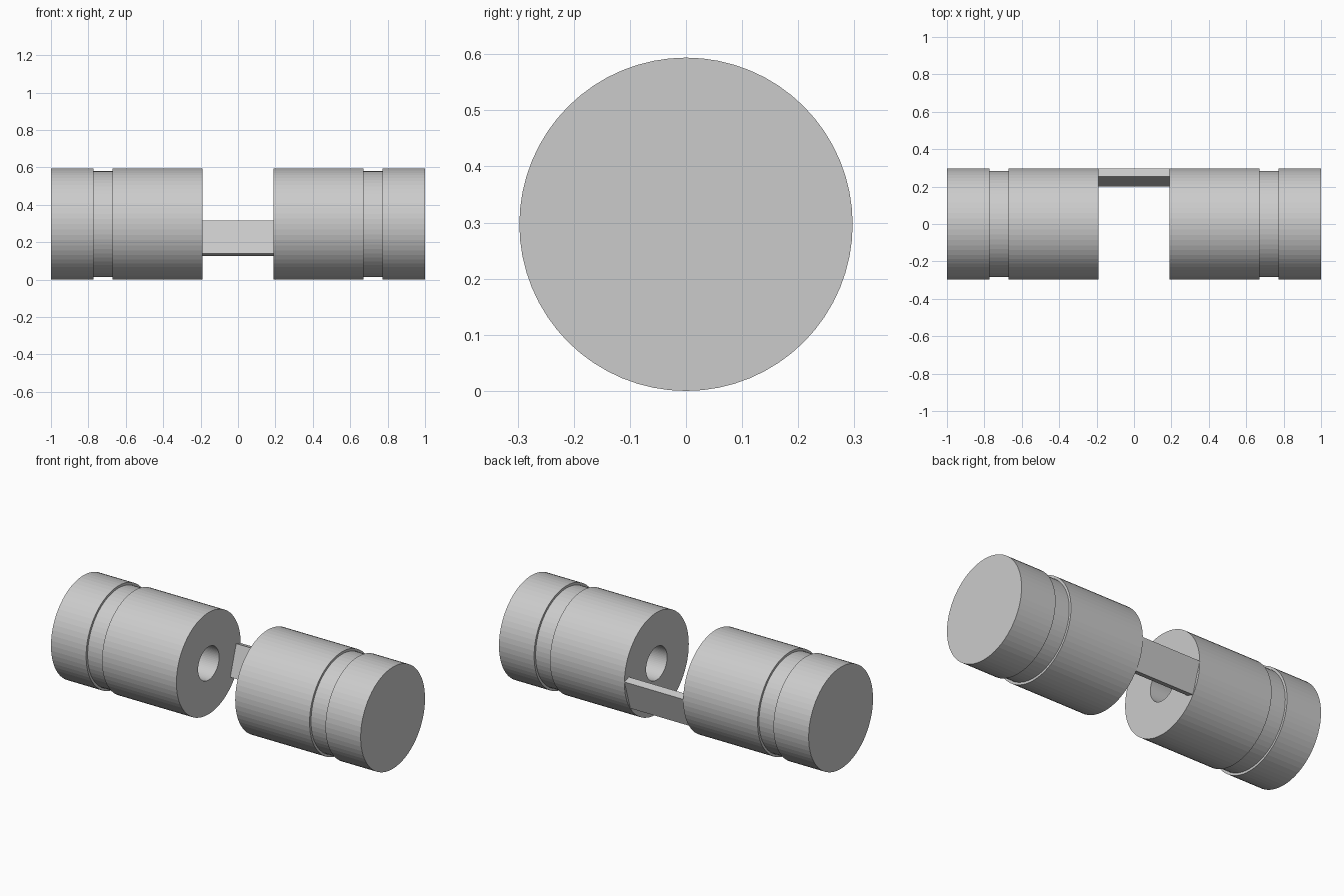
import bpy, bmesh
from math import cos, sin, tau

if "Cube" in bpy.data.objects:
    bpy.data.objects.remove(bpy.data.objects["Cube"])

R, ZC, SEG = 0.297, 0.297, 64   # outer radius, axis height, sides


def finish(bm, name):
    bmesh.ops.recalc_face_normals(bm, faces=bm.faces)
    me = bpy.data.meshes.new(name)
    bm.to_mesh(me)
    bm.free()
    ob = bpy.data.objects.new(name, me)
    bpy.context.collection.objects.link(ob)
    return ob


def lathe_x(name, profile, side):
    """Revolve (x, radius) points about the x axis, with capped ends."""
    bm = bmesh.new()
    rings = [[bm.verts.new((side * x, r * cos(tau * i / SEG), ZC + r * sin(tau * i / SEG)))
              for i in range(SEG)] for x, r in profile]
    for a, b in zip(rings, rings[1:]):
        for i in range(SEG):
            j = (i + 1) % SEG
            bm.faces.new((a[i], a[j], b[j], b[i]))
    bm.faces.new(rings[0])
    bm.faces.new(rings[-1])
    return finish(bm, name)


# Grooved barrels with a blind bore in the inner face
G = R - 0.014
barrel = [(1.0, R), (0.773, R), (0.773, G), (0.67, G), (0.67, R),
          (0.19, R), (0.19, 0.097), (0.49, 0.097)]
lathe_x("left_barrel", barrel, -1)
lathe_x("right_barrel", barrel, 1)

# Tilted flat bar joining the barrels near the back
bm = bmesh.new()
section = [(0.2, 0.14), (0.255, 0.315), (0.297, 0.302), (0.242, 0.127)]
ends = [[bm.verts.new((x, y, z)) for y, z in section] for x in (-0.19, 0.19)]
for end in ends:
    bm.faces.new(end)
for i in range(4):
    j = (i + 1) % 4
    bm.faces.new((ends[0][i], ends[0][j], ends[1][j], ends[1][i]))
finish(bm, "connecting_bar")
